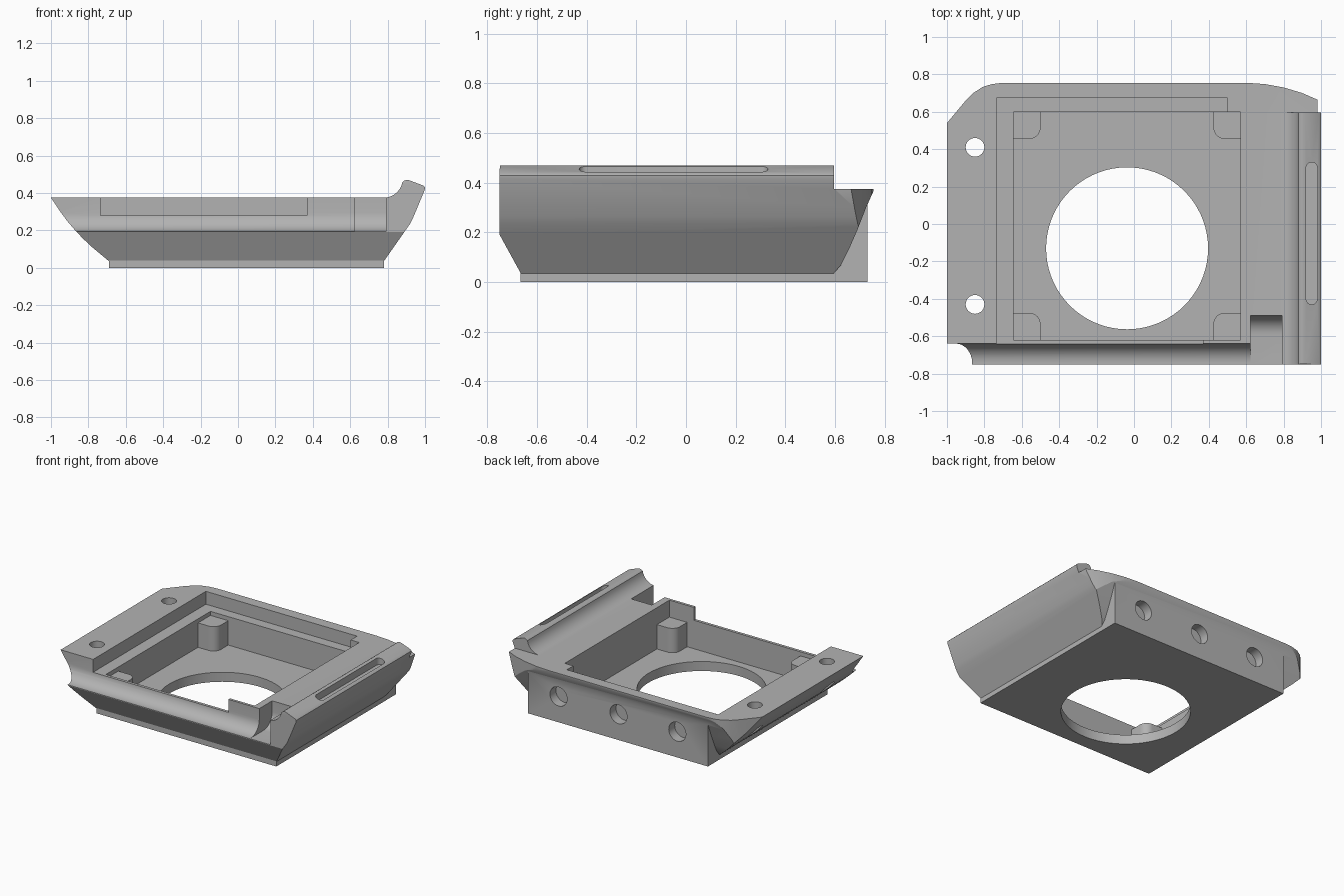
import bpy, bmesh, math

cube = bpy.data.objects.get("Cube")
if cube:
    bpy.data.objects.remove(cube, do_unlink=True)

grey = bpy.data.materials.new("plain grey")
grey.use_nodes = True
colour = (0.45, 0.45, 0.45, 1)
grey.diffuse_color = colour
grey.node_tree.nodes["Principled BSDF"].inputs["Base Color"].default_value = colour


def prism(name, pts, axis, lo, hi):
    """Extrude a 2D profile along an axis from lo to hi."""
    place = {"x": lambda a, b, c: (c, a, b),
             "y": lambda a, b, c: (a, c, b),
             "z": lambda a, b, c: (a, b, c)}[axis]
    bm = bmesh.new()
    ends = [[bm.verts.new(place(a, b, c)) for a, b in pts] for c in (lo, hi)]
    for ring in ends:
        bm.faces.new(ring)
    for i in range(len(pts)):
        j = (i + 1) % len(pts)
        bm.faces.new((ends[0][i], ends[0][j], ends[1][j], ends[1][i]))
    bmesh.ops.recalc_face_normals(bm, faces=bm.faces)
    mesh = bpy.data.meshes.new(name)
    bm.to_mesh(mesh)
    bm.free()
    mesh.materials.append(grey)
    obj = bpy.data.objects.new(name, mesh)
    bpy.context.collection.objects.link(obj)
    return obj


def box(name, x, y, z):
    return prism(name, [(x[0], y[0]), (x[1], y[0]), (x[1], y[1]), (x[0], y[1])], "z", *z)


def arc(cx, cy, r, start, end, n):
    angles = [math.radians(start + (end - start) * i / n) for i in range(n + 1)]
    return [(cx + r * math.cos(t), cy + r * math.sin(t)) for t in angles]


def disc(name, cx, cy, r, axis, lo, hi, n=32):
    return prism(name, arc(cx, cy, r, 0, 360, n)[:-1], axis, lo, hi)


def combine(target, tool, operation="DIFFERENCE"):
    mod = target.modifiers.new("join", "BOOLEAN")
    mod.operation, mod.object, mod.solver = operation, tool, "EXACT"
    bpy.context.view_layer.update()
    graph = bpy.context.evaluated_depsgraph_get()
    mesh = bpy.data.meshes.new_from_object(target.evaluated_get(graph))
    target.modifiers.clear()
    target.data = mesh
    bpy.data.objects.remove(tool, do_unlink=True)


# Flared shell with the raised side lip, trimmed in side view and plan
lip_cove = arc(0.78, 0.475, 0.1, 270, 350, 8)
body = prism("tray_body", [
    (-0.69, 0.035), (0.78, 0.035), (0.92, 0.235), (0.935, 0.265), (0.95, 0.3),
    (0.998, 0.415), (1.0, 0.43), (0.99, 0.44), (0.915, 0.468), (0.9, 0.47), (0.888, 0.465),
    *lip_cove[::-1],
    (-1.0, 0.375), (-0.95, 0.3), (-0.915, 0.252), (-0.875, 0.205), (-0.83, 0.157), (-0.78, 0.11)],
    "y", -0.8, 0.8)
side_trim = prism("side_trim", [
    (-0.665, 0), (-0.665, 0.035), (-0.75, 0.19), (-0.75, 0.455), (-0.735, 0.6), (0.78, 0.6),
    (0.77, 0.4), (0.725, 0.3), (0.69, 0.21), (0.655, 0.13), (0.625, 0.07), (0.59, 0.03), (0.59, 0)],
    "x", -1.2, 1.2)
combine(body, side_trim, "INTERSECT")
plan_trim = prism("plan_trim", [
    (-1.1, -0.9), (1.1, -0.9), (1.1, 0.6), (0.98, 0.605), (0.98, 0.665), (0.9, 0.7),
    (0.8, 0.73), (0.7, 0.748), (0.6, 0.755), (-0.7, 0.755), (-0.76, 0.748), (-0.81, 0.732),
    (-0.86, 0.7), (-0.9, 0.66), (-1.0, 0.54), (-1.1, 0.42)], "z", -0.1, 0.7)
combine(body, plan_trim, "INTERSECT")
combine(body, box("lip_end", (0.7, 1.2), (0.595, 0.9), (0.375, 0.7)))

# Square core with the flat base and back wall
combine(body, box("core", (-0.69, 0.78), (-0.667, 0.73), (0, 0.36)), "UNION")


# Coved front shelf and corner notch
def cove(y):
    return [(-0.9, 0.195), *arc(y - 0.1, 0.295, 0.1, 270, 360, 8), (y, 0.7), (-0.9, 0.7)]


combine(body, prism("front_shelf", cove(-0.64), "x", -1.2, 0.79))
combine(body, prism("corner_notch", cove(-0.49), "x", 0.622, 0.79))

# Central pocket and the shallow step around it
combine(body, box("pocket", (-0.645, 0.57), (-0.62, 0.6), (0.07, 0.7)))
combine(body, box("front_step", (-0.735, 0.37), (-0.9, 0.5), (0.28, 0.7)))
combine(body, box("back_step", (-0.735, 0.5), (-0.6, 0.675), (0.28, 0.7)))

# Round openings
combine(body, disc("base_opening", -0.037, -0.13, 0.433, "z", -0.1, 0.2, 72))
for y in (0.41, -0.43):
    combine(body, disc("screw_hole", -0.85, y, 0.05, "z", -0.1, 0.7))
for x in (0.53, 0.04, -0.44):
    combine(body, disc("back_hole", x, 0.19, 0.07, "y", 0.66, 0.9))

# Grip slot along the lip
slot = arc(0.95, 0.3, 0.03, 0, 180, 12) + arc(0.95, -0.4, 0.03, 180, 360, 12)
combine(body, prism("lip_slot", slot, "z", 0.415, 0.7))
parts = [body]

# Rounded support posts in the pocket corners
for sx, cx in ((1, -0.645), (-1, 0.57)):
    for sy, cy in ((1, -0.62), (-1, 0.6)):
        shape = [(-0.01, -0.01), (0.145, -0.01), *arc(0.085, 0.085, 0.06, 0, 90, 8), (-0.01, 0.145)]
        pts = [(cx + sx * a, cy + sy * b) for a, b in shape]
        parts.append(prism("corner_post", pts, "z", 0.06, 0.25))

# Smooth curved surfaces while keeping crisp edges
bpy.context.view_layer.update()
bpy.ops.object.select_all(action="DESELECT")
for part in parts:
    part.select_set(True)
bpy.context.view_layer.objects.active = body
bpy.ops.object.shade_smooth_by_angle(angle=math.radians(25))
